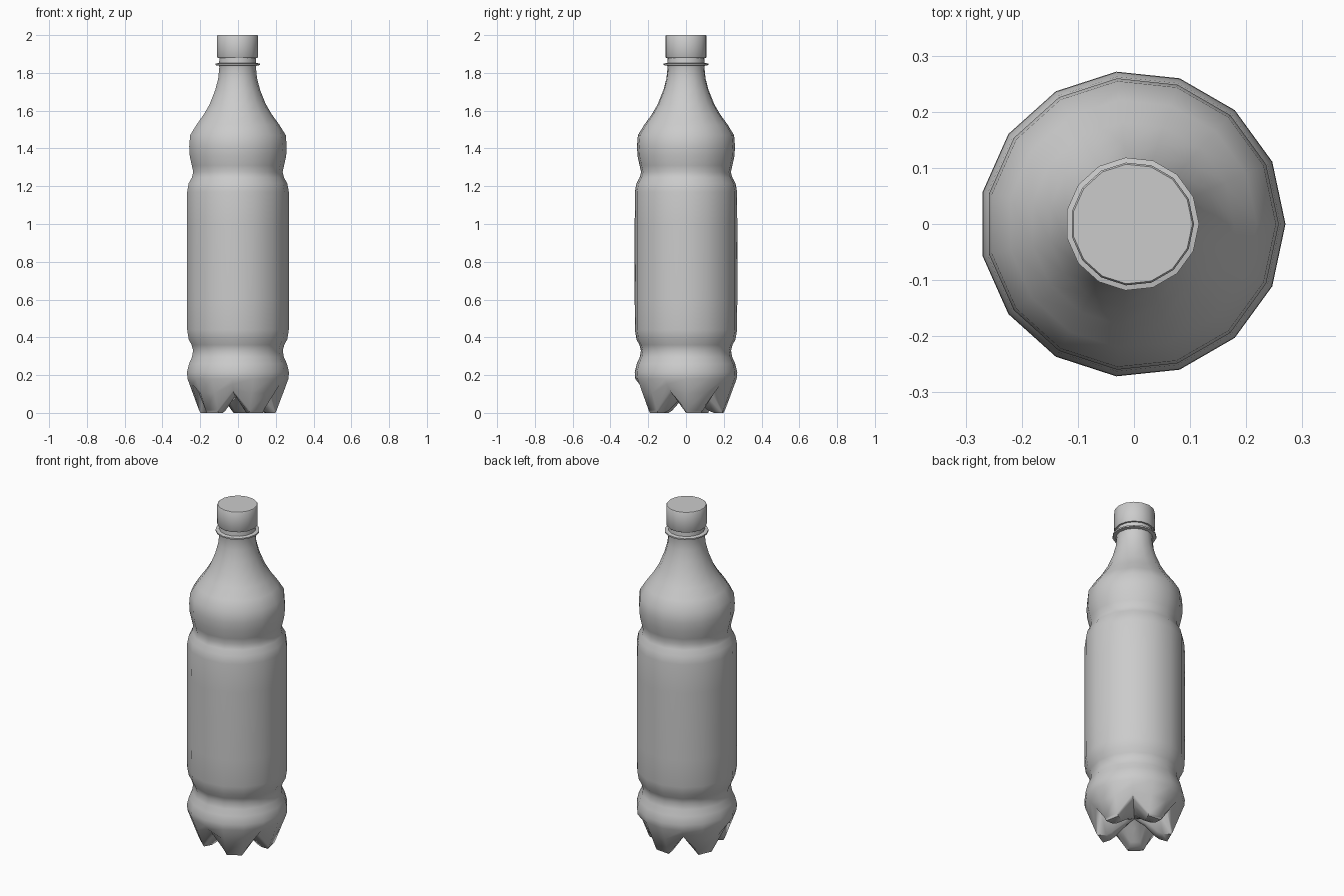
import bpy, bmesh, math

if "Cube" in bpy.data.objects:
    bpy.data.objects.remove(bpy.data.objects["Cube"])

SIDES = 15          # low-poly lathe; every third column is a groove in the base
CX = -0.003         # lathe axis offset that centres the odd-sided outline


def point(r, z, i):
    a = 2 * math.pi * i / SIDES
    return (CX + r * math.cos(a), r * math.sin(a), z)


def lathe(name, rings, bottom=None, top=None, angle=50):
    """Each ring is a function i -> (radius, z); bottom/top are centre heights."""
    bm = bmesh.new()
    rows = [[bm.verts.new(point(*ring(i), i)) for i in range(SIDES)] for ring in rings]
    for a, b in zip(rows, rows[1:]):
        for i in range(SIDES):
            j = (i + 1) % SIDES
            bm.faces.new((a[i], a[j], b[j], b[i]))
    for row, z in ((rows[0], bottom), (rows[-1], top)):
        if z is not None:
            c = bm.verts.new((CX, 0, z))
            for i in range(SIDES):
                bm.faces.new((row[i], row[(i + 1) % SIDES], c))
    bmesh.ops.recalc_face_normals(bm, faces=bm.faces)
    me = bpy.data.meshes.new(name)
    bm.to_mesh(me)
    bm.free()
    ob = bpy.data.objects.new(name, me)
    bpy.context.collection.objects.link(ob)
    bpy.ops.object.select_all(action='DESELECT')
    ob.select_set(True)
    bpy.context.view_layer.objects.active = ob
    bpy.ops.object.shade_smooth_by_angle(angle=math.radians(angle))
    return ob


def circle(r, z):
    return lambda i: (r, z)


def petal(foot, groove):
    # grooves at 48, 120, 192, 264 and 336 degrees, feet between them
    return lambda i: groove if i % 3 == 2 else foot


# five-footed base, from the middle of the underside outwards
base = [petal((0.06, 0.06), (0.05, 0.085)),
        petal((0.125, 0.012), (0.10, 0.09)),
        petal((0.155, 0.0), (0.14, 0.095)),
        petal((0.20, 0.0), (0.185, 0.105)),
        petal((0.208, 0.015), (0.215, 0.12)),
        petal((0.242, 0.105), (0.245, 0.15)),
        circle(0.270, 0.18)]

# waisted body, shoulder, neck and support ring
profile = [(0.273, 0.215), (0.262, 0.26), (0.246, 0.295), (0.240, 0.33),
           (0.248, 0.36), (0.264, 0.39), (0.272, 0.44), (0.273, 0.60),
           (0.273, 1.00), (0.272, 1.17), (0.264, 1.215), (0.247, 1.245),
           (0.239, 1.275), (0.247, 1.31), (0.258, 1.36), (0.261, 1.41),
           (0.256, 1.47), (0.222, 1.525), (0.182, 1.58), (0.150, 1.635),
           (0.120, 1.71), (0.104, 1.77), (0.098, 1.83), (0.100, 1.838),
           (0.119, 1.841), (0.119, 1.849), (0.099, 1.853), (0.096, 1.90)]
lathe("bottle_body", base + [circle(r, z) for r, z in profile],
      bottom=0.085, top=1.90)

# screw cap
lathe("screw_cap", [circle(0.107, 1.88), circle(0.110, 1.885),
                    circle(0.110, 1.996), circle(0.107, 2.0)],
      bottom=1.88, top=2.0, angle=40)
